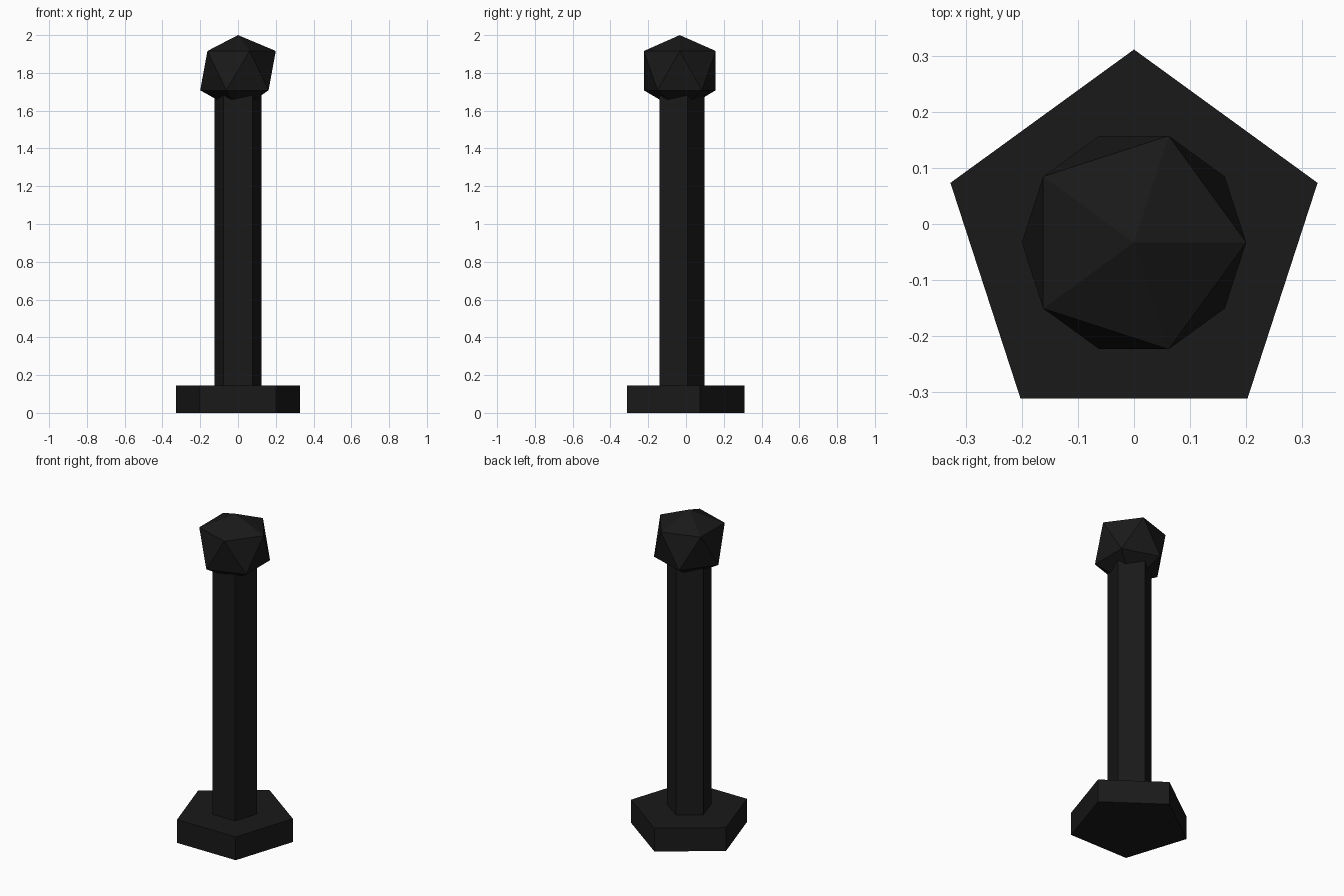
import bpy, bmesh
from math import sin, cos, radians

if "Cube" in bpy.data.objects:
    bpy.data.objects.remove(bpy.data.objects["Cube"])

CY = -0.033  # shared axis of all parts

mat = bpy.data.materials.new("black")
mat.diffuse_color = (0.01, 0.01, 0.01, 1)
mat.use_nodes = True
mat.node_tree.nodes["Principled BSDF"].inputs["Base Color"].default_value = mat.diffuse_color


def ring(bm, radius, z, start):
    """Five vertices around the shared axis."""
    angles = [radians(start + 72 * i) for i in range(5)]
    return [bm.verts.new((radius * cos(a), CY + radius * sin(a), z)) for a in angles]


def finish(bm, name):
    bmesh.ops.recalc_face_normals(bm, faces=bm.faces)
    mesh = bpy.data.meshes.new(name)
    bm.to_mesh(mesh)
    bm.free()
    mesh.materials.append(mat)
    bpy.context.collection.objects.link(bpy.data.objects.new(name, mesh))


def prism(name, radius, z0, z1):
    bm = bmesh.new()
    low, high = ring(bm, radius, z0, 90), ring(bm, radius, z1, 90)
    bm.faces.new(low)
    bm.faces.new(high)
    for i in range(5):
        j = (i + 1) % 5
        bm.faces.new((low[i], low[j], high[j], high[i]))
    finish(bm, name)


# Pentagonal foot and shaft
prism("base", 0.344, 0, 0.145)
prism("shaft", 0.131, 0.145, 1.70)

# Twenty-sided knob: two twisted rings with a tip at each end
bm = bmesh.new()
low, high = ring(bm, 0.2, 1.708, 36), ring(bm, 0.2, 1.916, 0)
bottom = bm.verts.new((0, CY, 1.595))
top = bm.verts.new((0, CY, 2.0))
for i in range(5):
    j = (i + 1) % 5
    bm.faces.new((high[i], high[j], top))
    bm.faces.new((low[j], low[i], bottom))
    bm.faces.new((high[i], low[i], high[j]))
    bm.faces.new((low[i], low[j], high[j]))
finish(bm, "knob")
